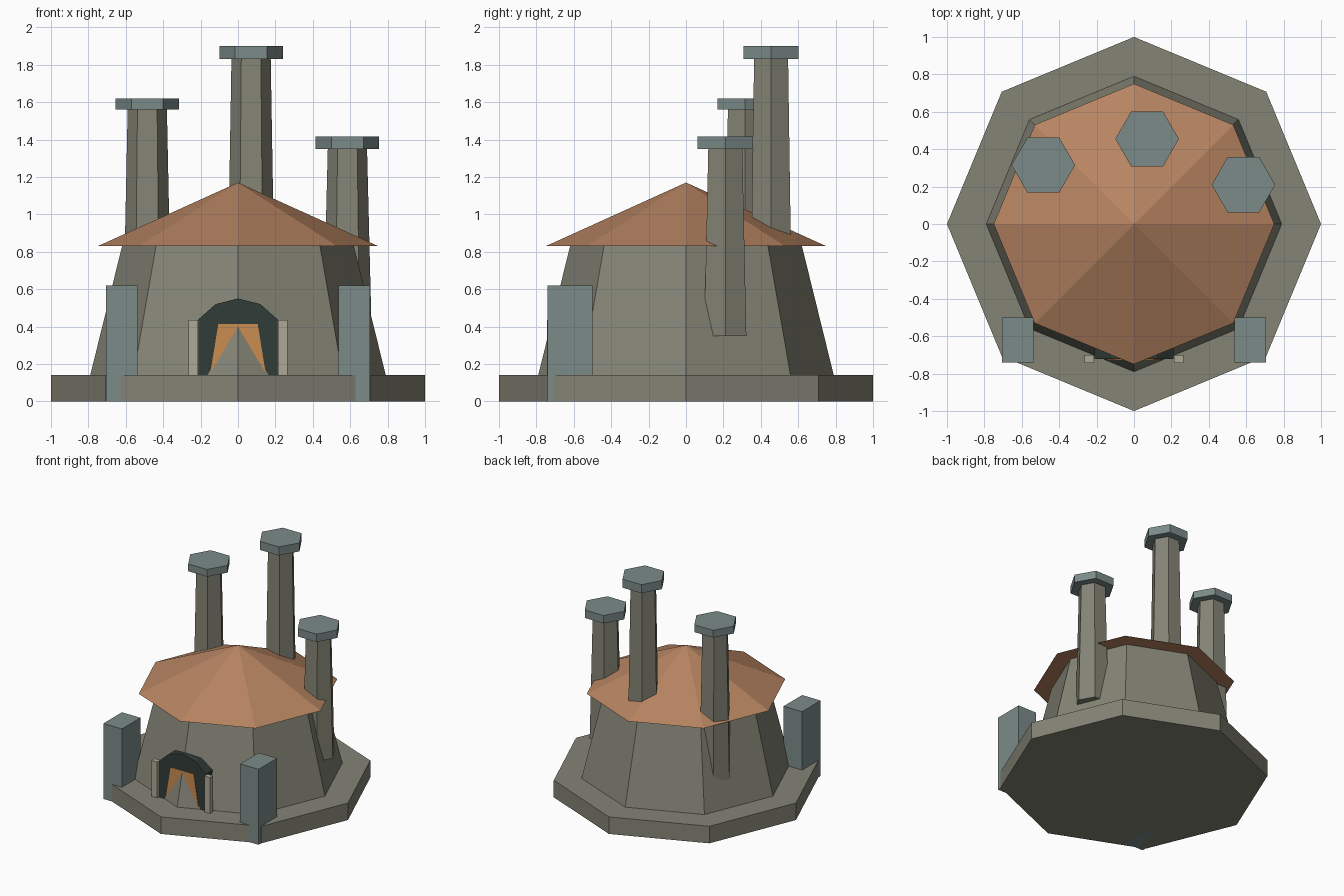
import bpy, bmesh, math

if "Cube" in bpy.data.objects:
    bpy.data.objects.remove(bpy.data.objects["Cube"])


def material(name, rgb):
    m = bpy.data.materials.new(name)
    m.diffuse_color = (*rgb, 1)
    m.use_nodes = True
    m.node_tree.nodes["Principled BSDF"].inputs["Base Color"].default_value = m.diffuse_color
    return m


STONE = material("stone", (0.23, 0.23, 0.18))
SLATE = material("slate", (0.20, 0.26, 0.25))
CLAY = material("clay", (0.47, 0.23, 0.12))
SOOT = material("soot", (0.03, 0.045, 0.04))
GLOW = material("glow", (0.60, 0.27, 0.08))
TRIM = material("trim", (0.42, 0.40, 0.31))


def finish(name, bm, mat):
    bmesh.ops.recalc_face_normals(bm, faces=bm.faces)
    mesh = bpy.data.meshes.new(name)
    bm.to_mesh(mesh)
    bm.free()
    mesh.materials.append(mat)
    obj = bpy.data.objects.new(name, mesh)
    bpy.context.collection.objects.link(obj)
    return obj


def frustum(name, sides, r1, r2, z1, z2, mat, x=0, y=0):
    # Tapered prism with one corner pointing along +x
    bm = bmesh.new()
    ring = [(math.cos(2 * math.pi * i / sides), math.sin(2 * math.pi * i / sides))
            for i in range(sides)]
    low = [bm.verts.new((x + c * r1, y + s * r1, z1)) for c, s in ring]
    bm.faces.new(low)
    if r2 == 0:
        top = [bm.verts.new((x, y, z2))]
    else:
        top = [bm.verts.new((x + c * r2, y + s * r2, z2)) for c, s in ring]
        bm.faces.new(top)
    for i in range(sides):
        j = (i + 1) % sides
        bm.faces.new([low[i], low[j], top[0]] if r2 == 0
                     else [low[i], low[j], top[j], top[i]])
    return finish(name, bm, mat)


def slab(name, profile, y1, y2, mat):
    # x-z outline extruded along y
    bm = bmesh.new()
    front = [bm.verts.new((x, y1, z)) for x, z in profile]
    back = [bm.verts.new((x, y2, z)) for x, z in profile]
    bm.faces.new(front)
    bm.faces.new(back)
    n = len(profile)
    for i in range(n):
        j = (i + 1) % n
        bm.faces.new([front[i], front[j], back[j], back[i]])
    return finish(name, bm, mat)


def box(name, x1, x2, y1, y2, z1, z2, mat):
    return slab(name, [(x1, z1), (x2, z1), (x2, z2), (x1, z2)], y1, y2, mat)


# Octagonal plinth, tapered body and roof
frustum("plinth", 8, 1.0, 1.0, 0, 0.14, STONE)
frustum("body", 8, 0.79, 0.62, 0.14, 0.83, STONE)
frustum("roof", 8, 0.75, 0, 0.83, 1.17, CLAY)

# Hexagonal chimneys with caps: x, y, cap bottom, cap top
for name, x, y, z1, z2 in [("left", -0.485, 0.315, 1.56, 1.62),
                           ("middle", 0.07, 0.455, 1.83, 1.90),
                           ("right", 0.585, 0.21, 1.35, 1.415)]:
    frustum(name + "_chimney", 6, 0.13, 0.105, 0.35, z1, STONE, x, y)
    frustum(name + "_chimney_cap", 6, 0.17, 0.17, z1, z2, SLATE, x, y)

# Dark arched doorway with glowing opening
slab("doorway", [(-0.21, 0.14), (0.21, 0.14), (0.21, 0.44), (0.12, 0.52),
                 (0, 0.55), (-0.12, 0.52), (-0.21, 0.44)], -0.722, -0.62, SOOT)
slab("glow", [(-0.15, 0.14), (0.15, 0.14), (0.105, 0.415), (-0.105, 0.415)],
     -0.726, -0.70, GLOW)

# Door posts and corner pillars on both sides
for side, s in (("left", -1), ("right", 1)):
    box(side + "_door_post", s * 0.215, s * 0.265, -0.743, -0.70, 0.14, 0.435, TRIM)
    box(side + "_pillar", s * 0.537, s * 0.705, -0.74, -0.50, 0, 0.62, SLATE)
